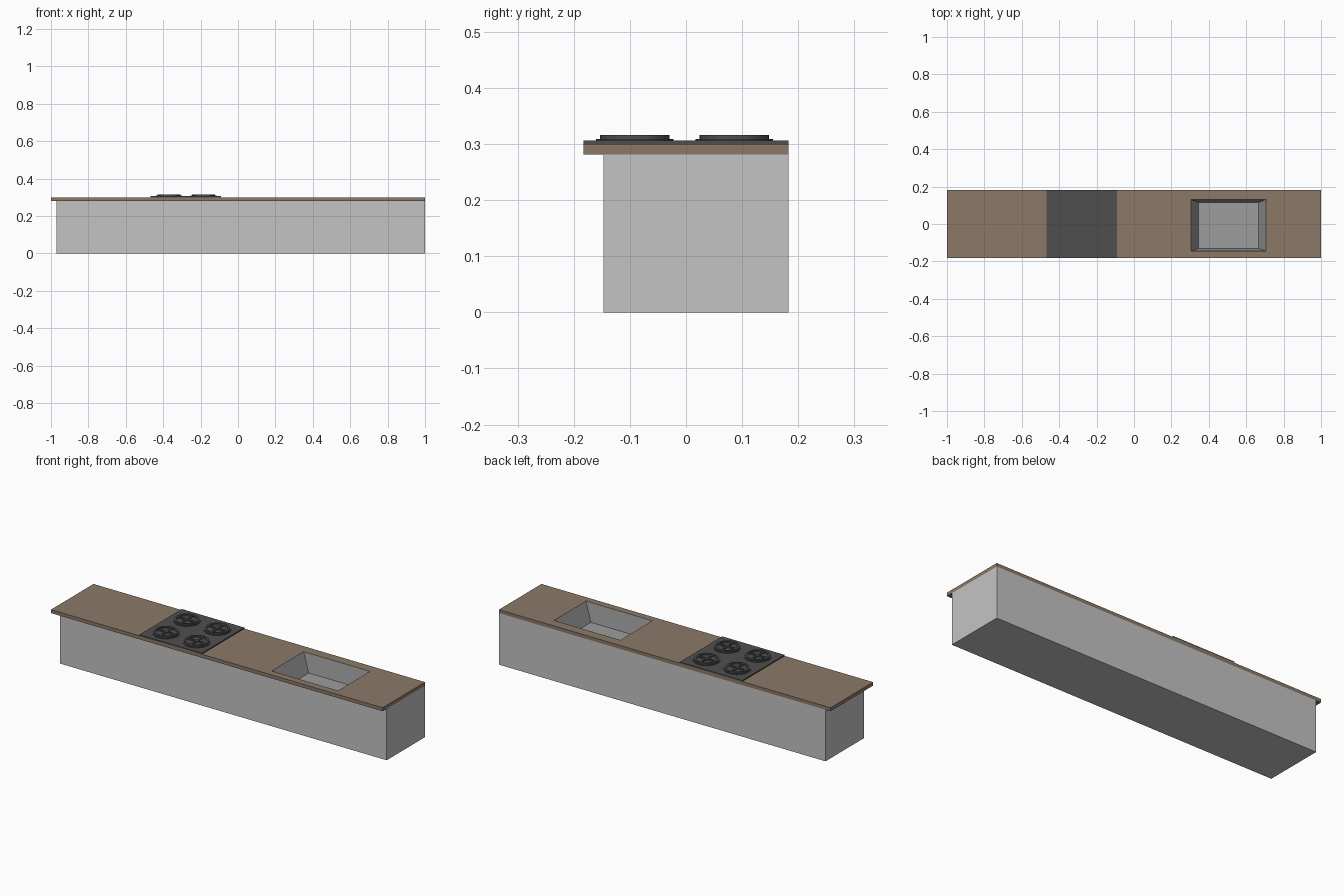
import bpy, bmesh, math
from mathutils import Matrix

cube = bpy.data.objects.get("Cube")
if cube:
    bpy.data.objects.remove(cube, do_unlink=True)


def material(name, r, g, b):
    m = bpy.data.materials.new(name)
    m.use_nodes = True
    m.diffuse_color = (r, g, b, 1)
    m.node_tree.nodes["Principled BSDF"].inputs["Base Color"].default_value = (r, g, b, 1)
    return m


CABINET = material("cabinet grey", 0.55, 0.55, 0.55)
WOOD = material("wood brown", 0.26, 0.19, 0.135)
IRON = material("dark iron", 0.078, 0.078, 0.078)
STEEL = material("sink grey", 0.34, 0.34, 0.34)


def finish(name, bm, mat):
    me = bpy.data.meshes.new(name)
    bm.to_mesh(me)
    bm.free()
    ob = bpy.data.objects.new(name, me)
    bpy.context.collection.objects.link(ob)
    if mat:
        me.materials.append(mat)
    return ob


def add_box(bm, x, y, z):
    size = [b - a for a, b in (x, y, z)]
    mid = [(a + b) / 2 for a, b in (x, y, z)]
    bmesh.ops.create_cube(bm, size=1, matrix=Matrix.Translation(mid) @ Matrix.Diagonal((*size, 1)))


def box(name, x, y, z, mat=None):
    bm = bmesh.new()
    add_box(bm, x, y, z)
    return finish(name, bm, mat)


def cut(ob, cutter):
    mod = ob.modifiers.new("opening", "BOOLEAN")
    mod.object = cutter
    mod.solver = "EXACT"
    bpy.context.view_layer.objects.active = ob
    bpy.ops.object.modifier_apply(modifier=mod.name)


TOP = 0.3
SINK_X, SINK_Y = (0.305, 0.705), (-0.145, 0.13)
SINK_FLOOR = 0.2

# Cabinet body and overhanging worktop, opened up for the sink
cabinet = box("cabinet", (-0.97, 1), (-0.147, 0.183), (0, 0.281), CABINET)
worktop = box("worktop", (-1, 1), (-0.183, 0.183), (0.281, TOP), WOOD)
cutter = box("sink_cutter", SINK_X, SINK_Y, (SINK_FLOOR - 0.01, 0.4))
cutter.hide_render = True
for part in (cabinet, worktop):
    cut(part, cutter)
bpy.data.objects.remove(cutter, do_unlink=True)

# Sink basin: open top, walls tapering to the floor
bm = bmesh.new()
add_box(bm, SINK_X, SINK_Y, (SINK_FLOOR, TOP))
for f in list(bm.faces):
    if f.normal.z > 0.9:
        bm.faces.remove(f)
cx, cy = sum(SINK_X) / 2, sum(SINK_Y) / 2
for v in bm.verts:
    if v.co.z < TOP - 0.01:
        v.co.x -= math.copysign(0.04, v.co.x - cx)
        v.co.y -= math.copysign(0.014, v.co.y - cy)
bmesh.ops.reverse_faces(bm, faces=bm.faces[:])
finish("sink_basin", bm, STEEL)

# Cooktop plate
box("cooktop", (-0.467, -0.09), (-0.183, 0.183), (TOP - 0.002, 0.306), IRON)


def burner(name, x, y):
    bm = bmesh.new()
    sides = 32
    # Stepped profile spun into a low disc with a raised ring
    profile = [(0.069, 0.304), (0.069, 0.309), (0.062, 0.309), (0.062, 0.316),
               (0.051, 0.316), (0.051, 0.309), (0, 0.309)]
    verts = [bm.verts.new((r, 0, z)) for r, z in profile]
    edges = [bm.edges.new(pair) for pair in zip(verts, verts[1:])]
    bmesh.ops.spin(bm, geom=verts + edges, cent=(0, 0, 0), axis=(0, 0, 1),
                   angle=math.tau, steps=sides)
    bmesh.ops.remove_doubles(bm, verts=bm.verts[:], dist=0.0001)
    bmesh.ops.recalc_face_normals(bm, faces=bm.faces[:])
    if max(bm.faces, key=lambda f: f.calc_center_median().z).normal.z < 0:
        bmesh.ops.reverse_faces(bm, faces=bm.faces[:])
    # Crossed support bars
    long, thin = (-0.055, 0.055), (-0.005, 0.005)
    add_box(bm, long, thin, (0.307, 0.3155))
    add_box(bm, thin, long, (0.307, 0.3155))
    bmesh.ops.translate(bm, verts=bm.verts[:], vec=(x, y, 0))
    finish(name, bm, IRON)


for side, x in (("right", -0.369), ("left", -0.185)):
    for row, y in (("front", -0.091), ("back", 0.086)):
        burner(f"burner_{row}_{side}", x, y)
